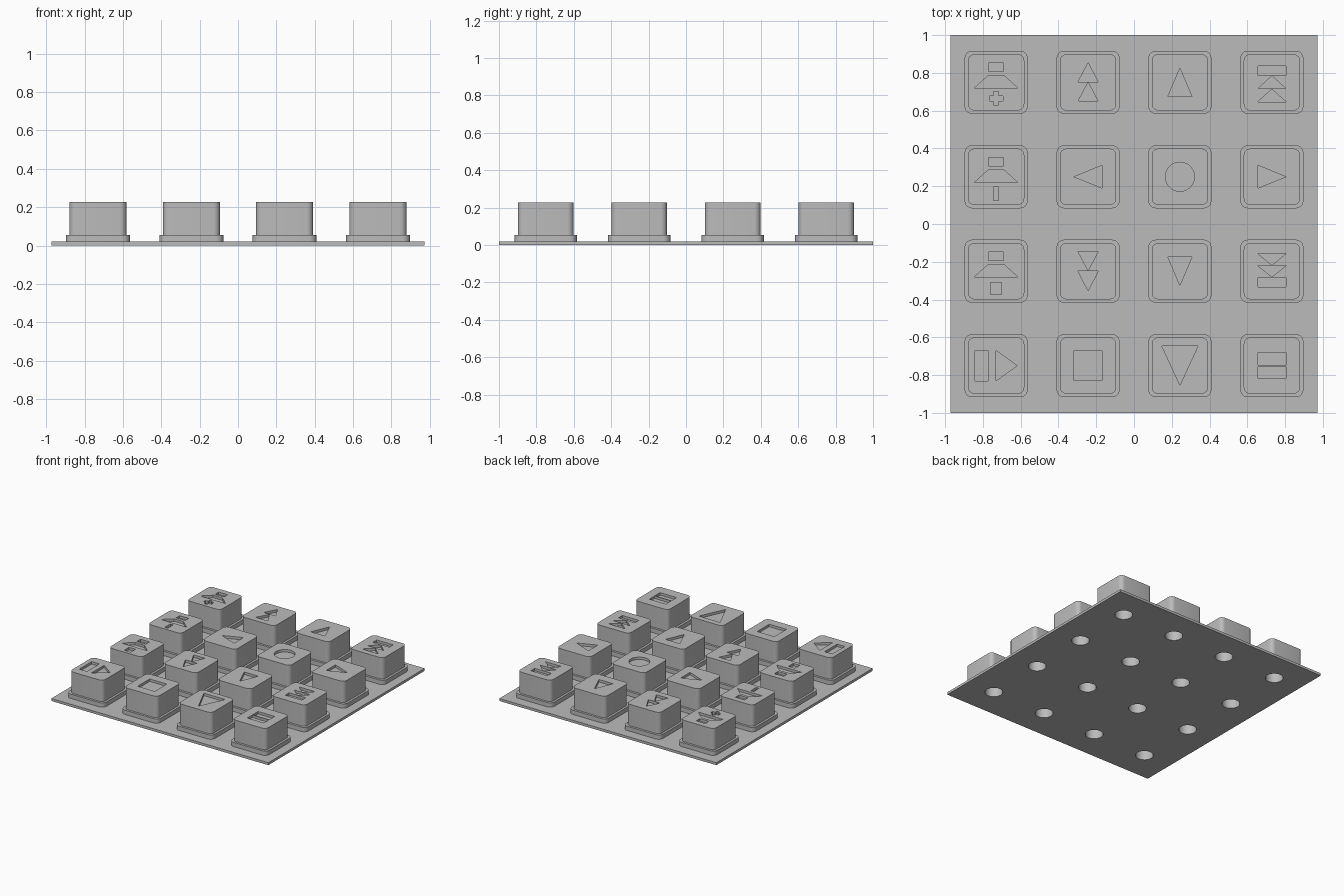
import bpy, bmesh, math

cube = bpy.data.objects.get("Cube")
if cube:
    bpy.data.objects.remove(cube, do_unlink=True)

GREY = bpy.data.materials.new("mid grey")
GREY.use_nodes = True
GREY.diffuse_color = (0.5, 0.5, 0.5, 1)
GREY.node_tree.nodes["Principled BSDF"].inputs["Base Color"].default_value = (0.5, 0.5, 0.5, 1)

COLS = [-0.73, -0.243, 0.243, 0.73]
ROWS = [0.75, 0.25, -0.25, -0.75]
PLATE_TOP, FLANGE_TOP, CAP_TOP = 0.02, 0.055, 0.228
ENGRAVE = 0.02
HOLE_R, HOLE_TOP = 0.066, 0.13


# outline helpers, all returning lists of (x, y)
def rect(x0, y0, x1, y1):
    return [(x0, y0), (x1, y0), (x1, y1), (x0, y1)]


def bar(half, y0, y1):
    return rect(-half, y0, half, y1)


def tri(half, base, tip):
    return [(-half, base), (half, base), (0, tip)]


def tri_side(half, base, tip):
    return [(base, -half), (base, half), (tip, 0)]


def circle(r, n=48):
    return [(r * math.cos(2 * math.pi * i / n), r * math.sin(2 * math.pi * i / n)) for i in range(n)]


def plus(cy, arm, t):
    return [(x, cy + y) for x, y in [
        (-t, -arm), (t, -arm), (t, -t), (arm, -t), (arm, t), (t, t),
        (t, arm), (-t, arm), (-t, t), (-arm, t), (-arm, -t), (-t, -t)]]


def rounded_square(half, r, seg=6):
    pts = []
    for k, (sx, sy) in enumerate([(1, 1), (-1, 1), (-1, -1), (1, -1)]):
        for i in range(seg + 1):
            a = math.pi / 2 * (k + i / seg)
            pts.append((sx * (half - r) + r * math.cos(a), sy * (half - r) + r * math.sin(a)))
    return pts


def add_stack(bm, layers, ox=0, oy=0):
    """Closed solid through a stack of (outline, z) layers."""
    rings = [[bm.verts.new((ox + x, oy + y, z)) for x, y in pts] for pts, z in layers]
    n = len(rings[0])
    for a, b in zip(rings, rings[1:]):
        for i in range(n):
            j = (i + 1) % n
            bm.faces.new((a[i], a[j], b[j], b[i]))
    bm.faces.new(rings[0][::-1])
    bm.faces.new(rings[-1])


def make_object(name, bm):
    bmesh.ops.recalc_face_normals(bm, faces=bm.faces)
    mesh = bpy.data.meshes.new(name)
    bm.to_mesh(mesh)
    bm.free()
    mesh.materials.append(GREY)
    obj = bpy.data.objects.new(name, mesh)
    bpy.context.collection.objects.link(obj)
    return obj


def cut(obj, cutter):
    cutter.hide_render = True
    mod = obj.modifiers.new("cut", "BOOLEAN")
    mod.operation, mod.solver, mod.object = "DIFFERENCE", "EXACT", cutter
    bpy.context.view_layer.update()
    done = bpy.data.meshes.new_from_object(obj.evaluated_get(bpy.context.evaluated_depsgraph_get()))
    obj.modifiers.clear()
    obj.data = done
    bpy.data.objects.remove(cutter, do_unlink=True)


# engraved symbols, one list of outlines per key
LAMP = [bar(0.04, 0.058, 0.103), [(-0.115, -0.03), (0.115, -0.03), (0.042, 0.035), (-0.042, 0.035)]]
W = 0.074
ICONS = [
    [LAMP + [plus(-0.085, 0.036, 0.013)],
     [tri(0.053, 0.003, 0.103), tri(0.053, -0.1, 0)],
     [tri(0.063, -W, W)],
     [bar(W, 0.037, 0.087), tri(W, -0.033, 0.034), tri(W, -0.103, -0.036)]],
    [LAMP + [bar(0.013, -0.125, -0.055)],
     [tri_side(0.06, W, -W)],
     [circle(0.077)],
     [tri_side(0.06, -W, W)]],
    [LAMP + [bar(0.029, -0.122, -0.06)],
     [tri(0.053, 0.104, 0.003), tri(0.053, 0, -0.104)],
     [tri(0.063, W, -W)],
     [tri(W, 0.093, 0.032), tri(W, 0.029, -0.03), bar(W, -0.083, -0.033)]],
    [[rect(-0.111, -0.08, -0.042, 0.08), tri_side(0.08, 0, 0.111)],
     [bar(0.077, -0.077, 0.077)],
     [tri(0.095, 0.103, -0.103)],
     [bar(W, 0.004, 0.071), bar(W, -0.067, -0.004)]],
]

parts = []

# base plate with a round hole under every key
bm = bmesh.new()
add_stack(bm, [(rect(-0.972, -1, 0.972, 1), 0), (rect(-0.972, -1, 0.972, 1), PLATE_TOP)])
plate = make_object("base_plate", bm)
bm = bmesh.new()
for y in ROWS:
    for x in COLS:
        add_stack(bm, [(circle(HOLE_R), -0.1), (circle(HOLE_R), 0.1)], x, y)
cut(plate, make_object("plate_hole_cutter", bm))
parts.append(plate)

# keys: flange and cap in one solid, engraved on top and bored from below
flange, cap = rounded_square(0.167, 0.04), rounded_square(0.149, 0.034)
for r, y in enumerate(ROWS):
    for c, x in enumerate(COLS):
        bm = bmesh.new()
        add_stack(bm, [(flange, PLATE_TOP / 2), (flange, FLANGE_TOP), (cap, FLANGE_TOP), (cap, CAP_TOP)], x, y)
        key = make_object(f"key_row{r + 1}_column{c + 1}", bm)
        bm = bmesh.new()
        add_stack(bm, [(circle(HOLE_R), -0.1), (circle(HOLE_R), HOLE_TOP)], x, y)
        for outline in ICONS[r][c]:
            add_stack(bm, [(outline, CAP_TOP - ENGRAVE), (outline, CAP_TOP + 0.1)], x, y)
        cut(key, make_object("key_cutter", bm))
        parts.append(key)

# smooth the rounded corners, keep hard edges
bpy.ops.object.select_all(action="DESELECT")
for obj in parts:
    obj.select_set(True)
bpy.context.view_layer.objects.active = plate
bpy.ops.object.shade_smooth_by_angle(angle=math.radians(30))
